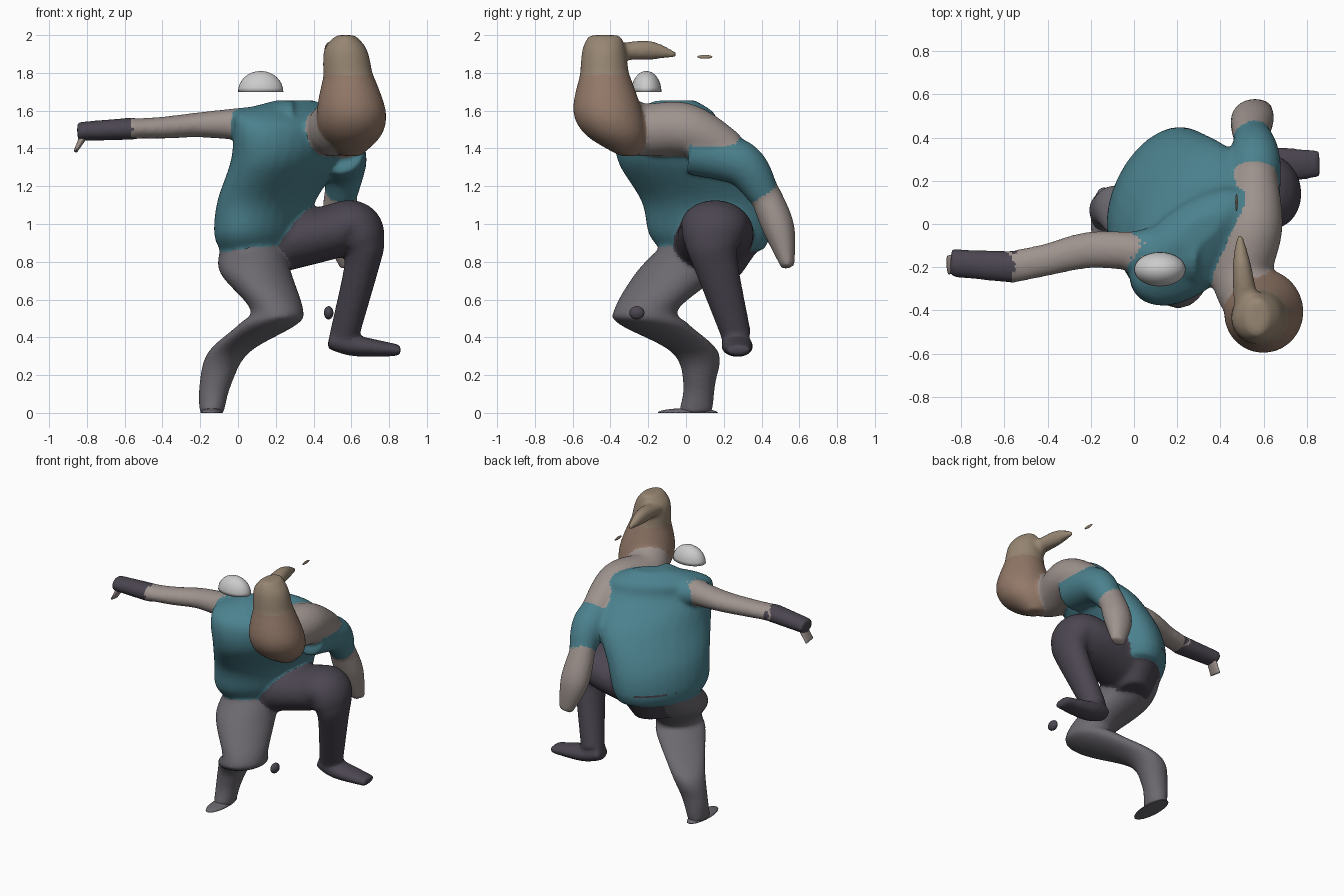
import bpy, bmesh, math
from mathutils import Vector, Matrix
from mathutils.bvhtree import BVHTree

if "Cube" in bpy.data.objects:
    bpy.data.objects.remove(bpy.data.objects["Cube"])

SHIRT, PANTS, LEG = (.07, .22, .27), (.07, .06, .08), (.15, .14, .16)
SKIN, FACE, HAIR = (.34, .29, .27), (.29, .19, .14), (.31, .24, .17)
X, Y = Vector((1, 0, 0)), Vector((0, 1, 0))
TWIST = .5


def spline(rings, steps=6):
    """Smooth in-between rings (Catmull-Rom)."""
    p = [Vector(r if len(r) == 5 else r + r[-1:]) for r in rings]
    p = [p[0]] + p + [p[-1]]
    out = []
    for a, b, c, d in zip(p, p[1:], p[2:], p[3:]):
        for s in range(steps):
            t = s / steps
            out.append((b * 2 + (c - a) * t + (a * 2 - b * 5 + c * 4 - d) * t ** 2
                        + (b * 3 - a - c * 3 + d) * t ** 3) / 2)
    return out + [p[-1]]


def tube(ref, rings, shear=0, n=28):
    """Loft ellipses (x, y, z, radius[, radius]): level slices, or square to the path if ref is given."""
    rs = spline(rings)
    bm = bmesh.new()
    loops = []
    for i, r in enumerate(rs):
        u, v = X + Y * shear, Y
        if ref:
            t = (rs[min(i + 1, len(rs) - 1)] - rs[max(i - 1, 0)])
            t = Vector(t[:3]).normalized()
            u = (ref - t * ref.dot(t)).normalized()
            v = t.cross(u)
        angles = [math.tau * k / n for k in range(n)]
        loops.append([bm.verts.new(Vector(r[:3]) + u * r[3] * math.cos(a) + v * r[4] * math.sin(a))
                      for a in angles])
    for l, m in zip(loops, loops[1:]):
        for k in range(n):
            bm.faces.new((l[k - 1], l[k], m[k], m[k - 1]))
    bm.faces.new(loops[0])
    bm.faces.new(loops[-1])
    bmesh.ops.recalc_face_normals(bm, faces=bm.faces)
    return bm


mats = {}


def make(name, bm, color=None):
    me = bpy.data.meshes.new(name)
    bm.to_mesh(me)
    if color:
        if color not in mats:
            mats[color] = bpy.data.materials.new("colour")
            mats[color].diffuse_color = (*color, 1)
        me.materials.append(mats[color])
    for p in me.polygons:
        p.use_smooth = True
    ob = bpy.data.objects.new(name, me)
    bpy.context.collection.objects.link(ob)
    return ob


parts, joined = [], bmesh.new()


def part(name, color, ref, *rings, shear=0):
    """Register a body part and add it to the mesh that gets fused."""
    bm = tube(ref, rings, shear)
    parts.append((name, color, BVHTree.FromBMesh(bm)))
    tmp = bpy.data.meshes.new("tmp")
    bm.to_mesh(tmp)
    joined.from_mesh(tmp)
    bpy.data.meshes.remove(tmp)


def blob(name, color, loc, size, flat=False):
    """Loose ellipsoid, or a flat-bottomed dome."""
    bm = bmesh.new()
    bmesh.ops.create_uvsphere(bm, u_segments=28, v_segments=16, radius=1)
    for v in bm.verts:
        if flat:
            v.co.z = max(v.co.z, 0)
    bmesh.ops.transform(bm, matrix=Matrix.LocRotScale(loc, None, size), verts=bm.verts)
    make(name, bm, color)


# Trunk, twisted so its left side sits further back
part("hips", PANTS, None, (.12, .12, .72, .13, .15), (.11, .13, .95, .23, .29), shear=TWIST)
part("shirt", SHIRT, None, (.115, .14, .86, .21, .25), (.115, .125, .95, .242, .3), (.15, .1, 1.12, .26, .31),
     (.25, 0, 1.33, .29, .33), (.28, -.09, 1.5, .3, .24), (.27, -.07, 1.59, .27, .17), (.3, -.03, 1.655, .1, .06),
     shear=TWIST)
# Right arm, stretched out sideways
part("right_sleeve", SHIRT, Y, (.28, -.13, 1.5, .16), (-.03, -.14, 1.53, .1, .077))
part("right_arm", SKIN, Y, (.05, -.13, 1.53, .09), (-.2, -.12, 1.525, .085, .067), (-.4, -.165, 1.51, .075, .058),
     (-.57, -.2, 1.505, .075, .052))
part("right_hand", PANTS, Y, (-.55, -.2, 1.505, .075, .06), (-.85, -.18, 1.49, .065, .05))
# Neck running into the left shoulder, then the arm hanging back
part("neck_and_shoulder", SKIN, X, (.58, -.4, 1.58, .14), (.5, -.24, 1.5, .14), (.55, 0, 1.5, .14),
     (.56, .24, 1.385, .1))
part("left_sleeve", SHIRT, X, (.54, .03, 1.39, .13), (.56, .29, 1.32, .12), (.55, .41, 1.16, .085))
part("left_forearm", SKIN, X, (.54, .4, 1.2, .08), (.55, .49, .98, .1, .085), (.59, .54, .77, .05, .035))
# Standing leg, knee bent forward
part("right_leg", LEG, None, (.08, .1, .91, .16, .2), (.09, -.03, .75, .19, .23), (.205, -.21, .55, .14, .17),
     (.16, -.17, .47, .155, .185), (-.05, .05, .32, .11, .125), (-.12, .07, .15, .085), (-.14, .05, 0, .065, .09))
# Raised leg
part("left_leg", PANTS, Y, (.12, .13, .88, .2, .16), (.46, .16, .95, .2, .145), (.61, .15, .985, .18, .14),
     (.66, .14, .91, .155, .12), (.66, .155, .8, .12, .093), (.56, .27, .4, .078))
part("left_shoe", PANTS, Y, (.48, .265, .385, .06, .045), (.62, .27, .355, .085, .056), (.86, .28, .33, .065, .03))
# Head thrust forward, with hair on top
part("face", FACE, None, (.6, -.3, 1.36, .05), (.6, -.37, 1.47, .16), (.6, -.415, 1.6, .183),
     (.585, -.43, 1.79, .132))
part("topknot", HAIR, None, (.585, -.43, 1.76, .133), (.57, -.435, 1.92, .115), (.57, -.43, 2, .05, .085))
part("hair_wisp", HAIR, X, (.52, -.38, 1.91, .06, .04), (.5, -.2, 1.92, .045, .052), (.49, -.05, 1.895, .015))

# Fuse the parts into one skin
skin = make("skin_helper", joined)
skin.hide_render = True
rm = skin.modifiers.new("fuse", 'REMESH')
rm.mode, rm.voxel_size = 'VOXEL', .013
sm = skin.modifiers.new("blend", 'SMOOTH')
sm.factor, sm.iterations = .5, 12
fused = bpy.data.meshes.new_from_object(skin.evaluated_get(bpy.context.evaluated_depsgraph_get()))
bpy.data.objects.remove(skin)

# Cut the skin back into named parts by the nearest source part
owner = [min(range(len(parts)), key=lambda i: parts[i][2].find_nearest(p.center)[3]) for p in fused.polygons]
for i, (name, color, tree) in enumerate(parts):
    bm = bmesh.new()
    bm.from_mesh(fused)
    bm.faces.ensure_lookup_table()
    bmesh.ops.delete(bm, geom=[f for f in bm.faces if owner[f.index] != i], context='FACES')
    if bm.faces:
        make(name, bm, color)

# Loose pieces
blob("floating_dome", None, (.12, -.21, 1.7), (.12, .08, .11), True)
blob("right_sole", LEG, (-.14, .01, 0), (.06, .16, .025), True)
blob("hair_speck", HAIR, (.475, .1, 1.885), (.006, .04, .01))
blob("knee_speck", PANTS, (.48, -.26, .53), (.025, .04, .035))
make("finger_tip", tube(Y, [(-.82, -.18, 1.46, .04, .02), (-.86, -.19, 1.385, .045, .01)]), SKIN)

for m in bpy.data.materials:
    if m.users and not m.is_grease_pencil:
        m.use_nodes = True
        m.node_tree.nodes["Principled BSDF"].inputs["Base Color"].default_value = m.diffuse_color
